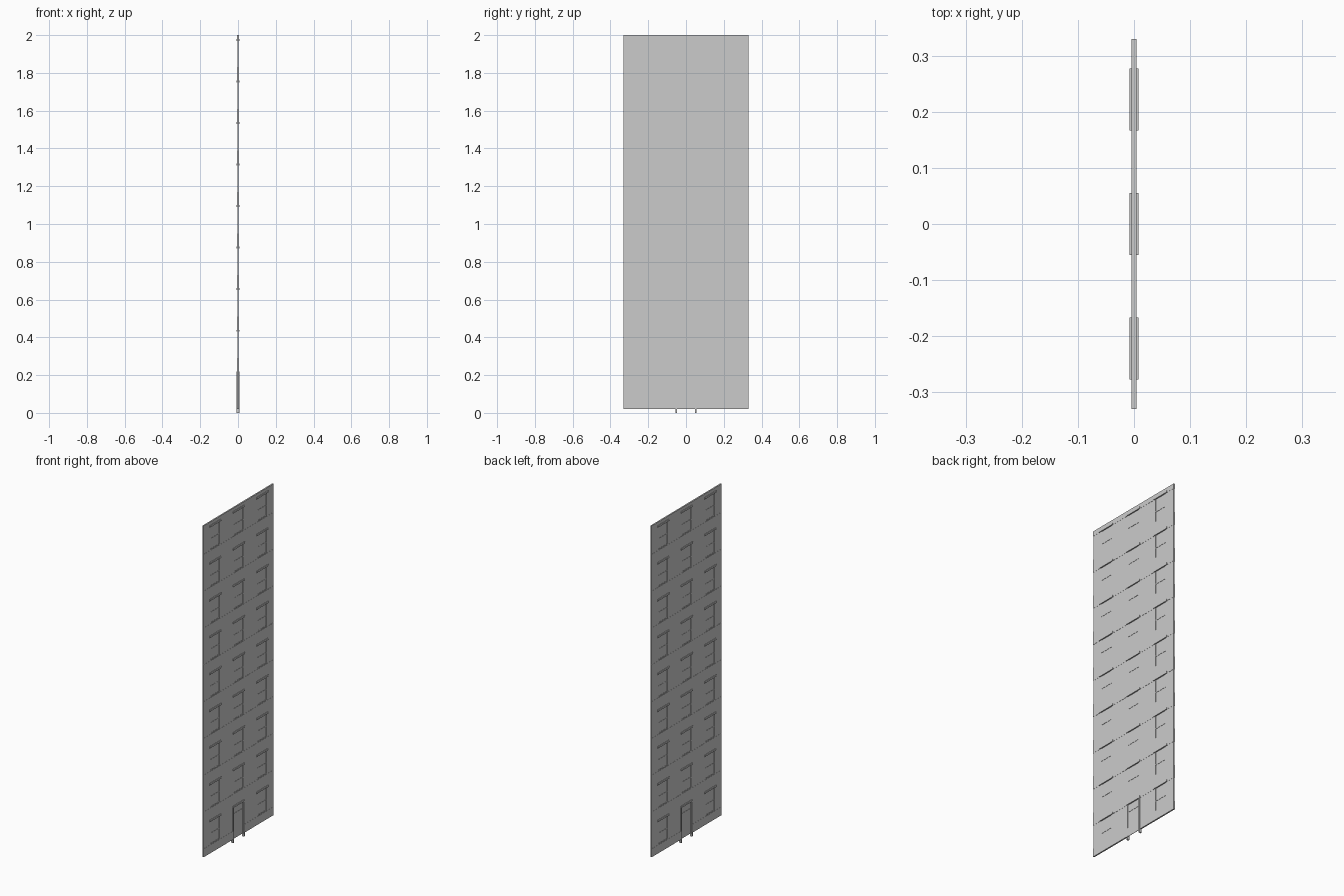
import bpy, bmesh

if "Cube" in bpy.data.objects:
    bpy.data.objects.remove(bpy.data.objects["Cube"])

FLOORS, PITCH, BASE = 9, 0.22, 0.02
HALF_W = 0.33
COLS = (-0.222, 0.0, 0.222)
WIN = 0.042                      # half width of a window opening
SILL, HEAD = 0.05, 0.19          # window heights above each floor line


def part(name, boxes):
    """One object from boxes given as (half thickness, y0, y1, z0, z1)."""
    bm = bmesh.new()
    for t, y0, y1, z0, z1 in boxes:
        geo = bmesh.ops.create_cube(bm, size=1)
        for v in geo["verts"]:
            v.co.x *= 2 * t
            v.co.y = (y0 + y1) / 2 + v.co.y * (y1 - y0)
            v.co.z = (z0 + z1) / 2 + v.co.z * (z1 - z0)
    me = bpy.data.meshes.new(name)
    bm.to_mesh(me)
    bm.free()
    ob = bpy.data.objects.new(name, me)
    bpy.context.collection.objects.link(ob)
    return ob


bands, piers, glass, lintels, bars = [], [], [], [], []
edges = [-HALF_W] + [c + s * WIN for c in COLS for s in (-1, 1)] + [HALF_W]

for f in range(FLOORS):
    z = BASE + f * PITCH
    top = z + PITCH if f == FLOORS - 1 else z + PITCH + SILL
    # wall band between the window rows
    bands.append((0.0042, -HALF_W, HALF_W, z + HEAD, top))
    # piers between windows
    for y0, y1 in zip(edges[::2], edges[1::2]):
        piers.append((0.0034, y0, y1, z + SILL, z + HEAD))
    for c in COLS:
        if f == 0 and c == 0.0:
            continue
        # recessed panes, projecting heads and sash rails
        glass.append((0.001, c - WIN, c + WIN, z + SILL, z + HEAD))
        lintels.append((0.008, c - 0.055, c + 0.055, z + HEAD, z + HEAD + 0.01))
        for h in (SILL + 0.003, 0.115):
            bars.append((0.0024, c - WIN, c + WIN, z + h - 0.003, z + h + 0.003))

# base course, broken by the doorway
for y0, y1 in ((-HALF_W, -WIN), (WIN, HALF_W)):
    bands.append((0.0042, y0, y1, BASE, BASE + SILL))

part("wall_bands", bands)
part("wall_piers", piers)
part("window_panes", glass)
part("window_lintels", lintels)
part("window_rails", bars)

# doorway
part("door_panel", [(0.001, -WIN, WIN, BASE, BASE + HEAD),
                    (0.0024, -WIN, WIN, 0.165, 0.171)])
part("door_frame", [(0.007, -0.055, -0.047, 0, 0.21),
                    (0.007, 0.047, 0.055, 0, 0.21),
                    (0.008, -0.055, 0.055, 0.21, 0.22)])
